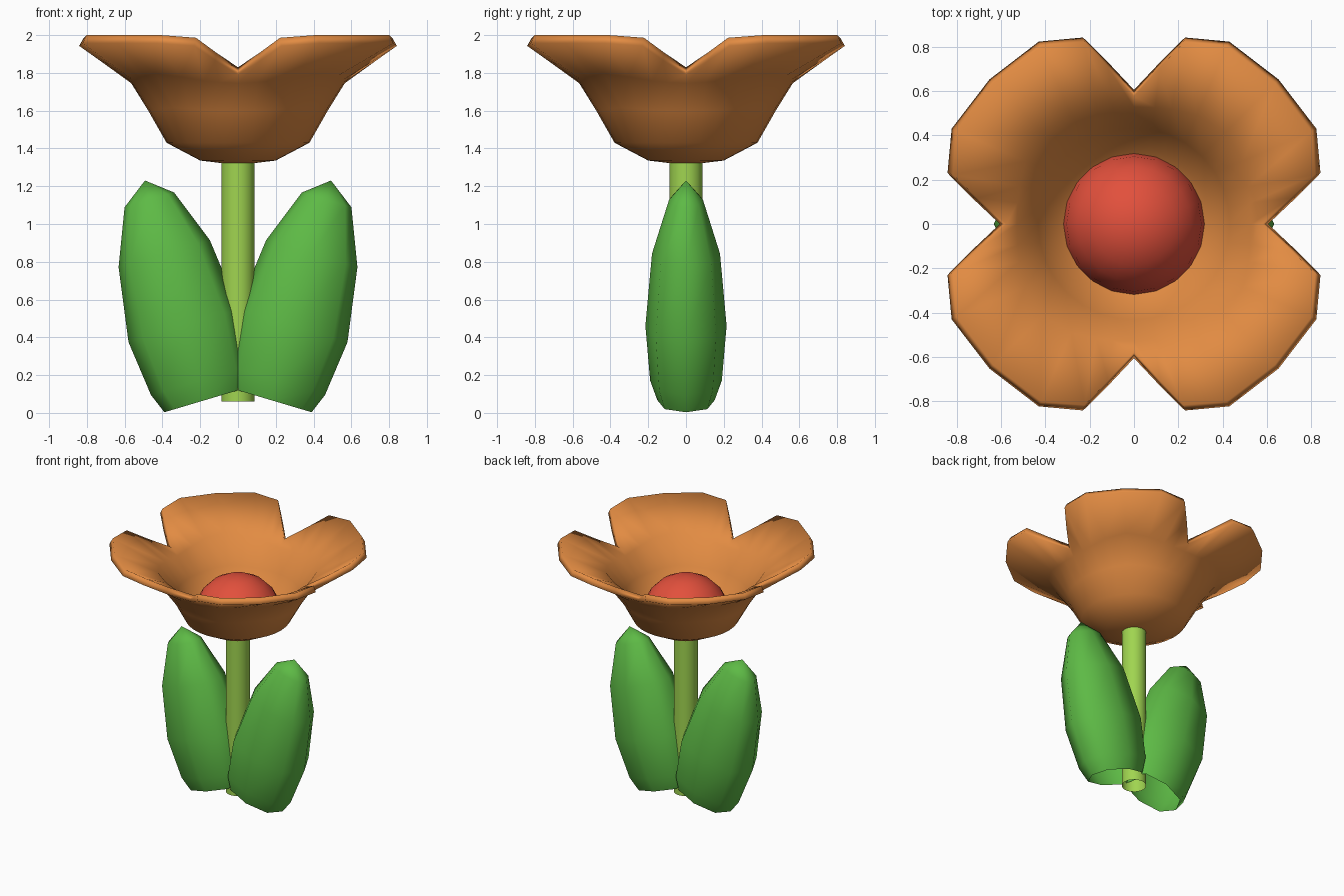
import bpy, bmesh, math
from math import sin, cos, pi, radians

if "Cube" in bpy.data.objects:
    bpy.data.objects.remove(bpy.data.objects["Cube"])


def material(name, rgb):
    m = bpy.data.materials.new(name)
    m.diffuse_color = (*rgb, 1)
    m.use_nodes = True
    m.node_tree.nodes["Principled BSDF"].inputs["Base Color"].default_value = m.diffuse_color
    return m


ORANGE = material("petal orange", (0.76, 0.26, 0.055))
RED = material("centre red", (0.76, 0.08, 0.045))
LEAF = material("leaf green", (0.11, 0.49, 0.06))
STEM = material("stem light green", (0.35, 0.66, 0.08))


def loft(name, rings, mat, start=None, end=None):
    """Join closed rings of points; optional pole points close the ends."""
    bm = bmesh.new()
    rows = [[bm.verts.new(p) for p in ring] for ring in rings]
    n = len(rows[0])
    for a, b in zip(rows, rows[1:]):
        for i in range(n):
            j = (i + 1) % n
            bm.faces.new((a[i], a[j], b[j], b[i]))
    if start:
        p = bm.verts.new(start)
        for i in range(n):
            bm.faces.new((p, rows[0][(i + 1) % n], rows[0][i]))
    if end:
        p = bm.verts.new(end)
        for i in range(n):
            bm.faces.new((rows[-1][i], rows[-1][(i + 1) % n], p))
    me = bpy.data.meshes.new(name)
    bm.to_mesh(me)
    bm.free()
    me.materials.append(mat)
    for f in me.polygons:
        f.use_smooth = True
    ob = bpy.data.objects.new(name, me)
    bpy.context.collection.objects.link(ob)
    return ob


def circle(r, z, n):
    return [(r * cos(2 * pi * i / n), r * sin(2 * pi * i / n), z) for i in range(n)]


# Stem: open tube
loft("stem", [circle(0.088, z, 16) for z in (0.06, 1.35)], STEM)

# Flower cup: four petals on the diagonals, half a petal outline (angle, radius, height)
half = [(0, 0.605, 1.79), (9.3, 0.742, 1.866), (15.3, 0.872, 1.943),
        (27.6, 0.928, 1.957), (45, 0.922, 1.957)]
petal = half + [(90 - a, r, z) for a, r, z in half[-2:0:-1]]
rim = [(a + 90 * q, r, z) for q in range(4) for a, r, z in petal]


def cup_ring(r0, z0, dr=0, dz=0, blend=0):
    """Ring that bulges by dr, dz along the middle of each petal."""
    ring = []
    for i, (a, _, _) in enumerate(rim):
        s = sin(radians(2 * a)) ** 2
        t = radians(a * blend + 360 * i / len(rim) * (1 - blend))
        ring.append(((r0 + dr * s) * cos(t), (r0 + dr * s) * sin(t), z0 + dz * s))
    return ring


edge = [(r * cos(radians(a)), r * sin(radians(a)), z) for a, r, z in rim]
cup = loft("petals", [cup_ring(0.2, 1.336), cup_ring(0.378, 1.43),
                      cup_ring(0.475, 1.60, 0, 0.015, 0.2),
                      cup_ring(0.565, 1.745, 0.05, 0.05, 0.6), edge],
           ORANGE, start=(0, 0, 1.312))
solid = cup.modifiers.new("thickness", 'SOLIDIFY')
solid.thickness = 0.05
solid.offset = -1

# Flower centre: dome resting in the cup
dome = [circle(0.32 * cos(k * pi / 10), 1.44 + 0.32 * sin(k * pi / 10), 20) for k in range(5)]
loft("flower_centre", dome, RED, end=(0, 0, 1.76))

# Leaves: tapered eight-sided tubes leaning outwards, open at the base
# (distance along axis, inner edge, outer edge, half width y)
sections = [(0, -0.25, 0.198, 0.152), (0.108, -0.30, 0.24, 0.19),
            (0.41, -0.335, 0.274, 0.215), (0.805, -0.293, 0.211, 0.18),
            (1.10, -0.184, 0.09, 0.09)]
TILT = radians(16.6)


def leaf_point(u, y, v):
    return (0.2 + u * cos(TILT) + v * sin(TILT), y, 0.06 - u * sin(TILT) + v * cos(TILT))


def leaf(name, turn):
    rings = []
    for v, inner, outer, w in sections:
        c, a = (inner + outer) / 2, (outer - inner) / 2
        k = 1.05   # fuller diagonals
        rings.append([leaf_point(c + a * cos(pi * i / 4) * (k if i % 2 else 1),
                                 w * sin(pi * i / 4) * (k if i % 2 else 1), v)
                      for i in range(8)])
    ob = loft(name, rings, LEAF, end=leaf_point(-0.054, 0, 1.205))
    ob.rotation_euler.z = turn


leaf("right_leaf", 0)
leaf("left_leaf", pi)
